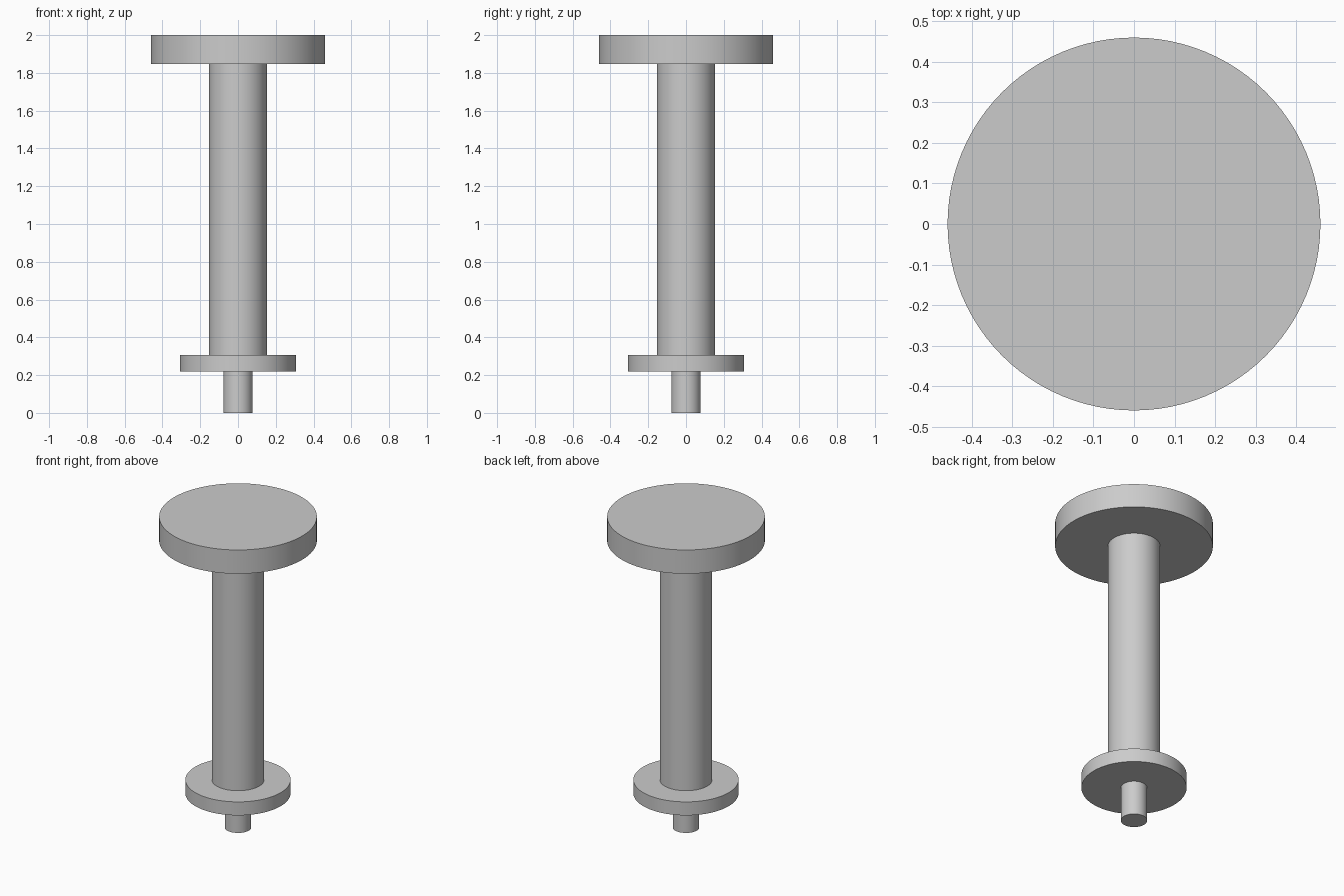
import bpy

cube = bpy.data.objects.get("Cube")
if cube:
    bpy.data.objects.remove(cube, do_unlink=True)

# Single grey finish
grey = bpy.data.materials.new("light_grey")
grey.use_nodes = True
colour = (0.6, 0.6, 0.6, 1)
grey.diffuse_color = colour
grey.node_tree.nodes["Principled BSDF"].inputs["Base Color"].default_value = colour


def disc(name, radius, bottom, top):
    """Upright cylinder spanning two heights, smooth round the side."""
    bpy.ops.mesh.primitive_cylinder_add(
        vertices=96, radius=radius, depth=top - bottom,
        location=(0, 0, (bottom + top) / 2))
    part = bpy.context.object
    part.name = name
    part.data.materials.append(grey)
    bpy.ops.object.shade_smooth_by_angle()


# Stacked parts from the bottom up
disc("lower_pin", 0.077, 0, 0.22)
disc("collar", 0.307, 0.22, 0.307)
disc("shaft", 0.153, 0.307, 1.847)
disc("head", 0.46, 1.847, 2)
